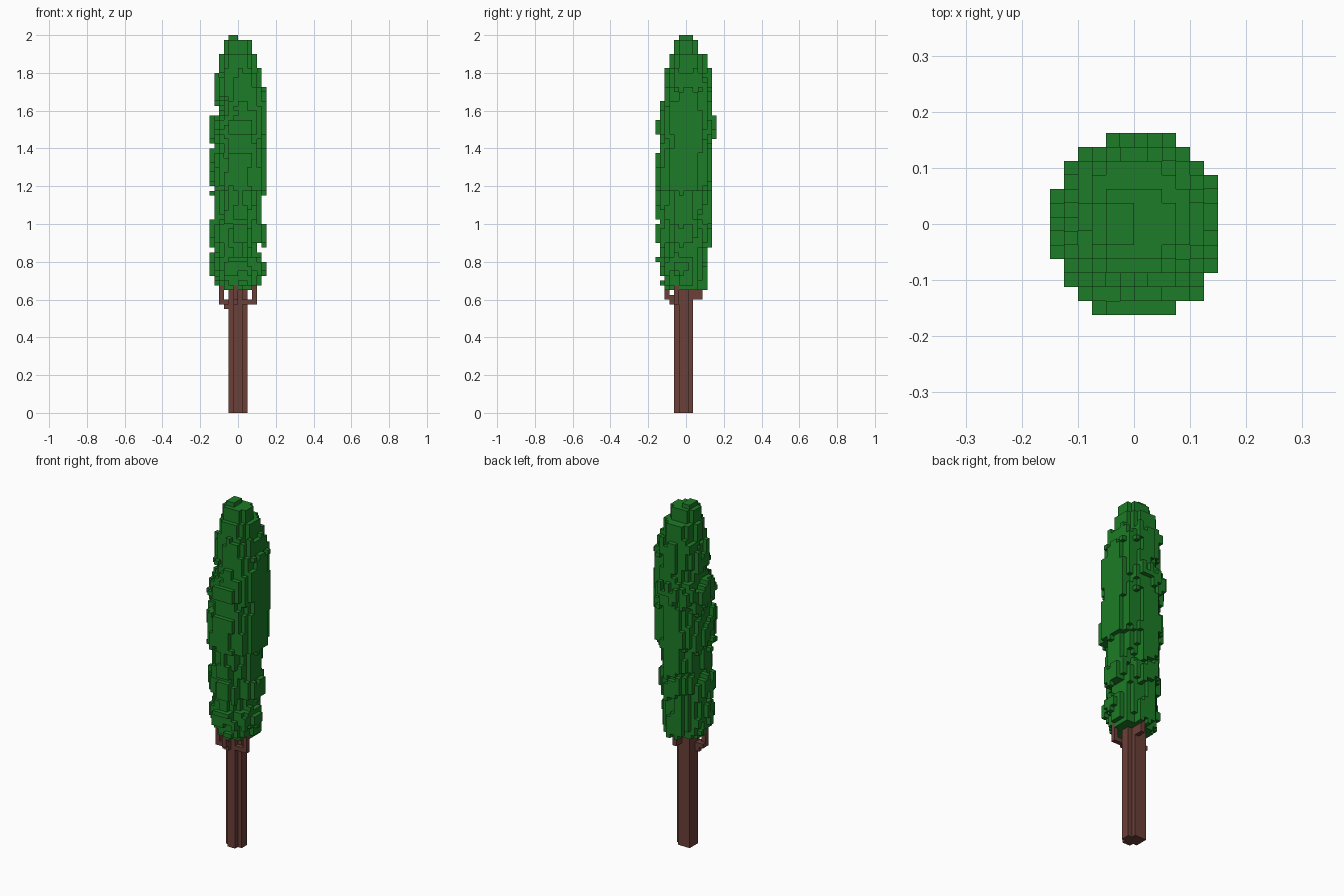
import bpy, bmesh, random

random.seed(7)
V = 0.025              # voxel size
YO = -0.0125           # half-voxel offset of the grid in y

cube = bpy.data.objects.get("Cube")
if cube:
    bpy.data.objects.remove(cube, do_unlink=True)


def material(name, rgb):
    m = bpy.data.materials.new(name)
    m.use_nodes = True
    m.diffuse_color = (*rgb, 1)
    m.node_tree.nodes["Principled BSDF"].inputs["Base Color"].default_value = (*rgb, 1)
    return m


leaf_green = material("leaf green", (0.012, 0.200, 0.020))
bark_brown = material("bark brown", (0.147, 0.050, 0.040))

# Six outward directions, each with the four corners of that cell face
SIDES = {
    (1, 0, 0): [(1, 0, 0), (1, 1, 0), (1, 1, 1), (1, 0, 1)],
    (-1, 0, 0): [(0, 0, 0), (0, 0, 1), (0, 1, 1), (0, 1, 0)],
    (0, 1, 0): [(0, 1, 0), (0, 1, 1), (1, 1, 1), (1, 1, 0)],
    (0, -1, 0): [(0, 0, 0), (1, 0, 0), (1, 0, 1), (0, 0, 1)],
    (0, 0, 1): [(0, 0, 1), (1, 0, 1), (1, 1, 1), (0, 1, 1)],
    (0, 0, -1): [(0, 0, 0), (0, 1, 0), (1, 1, 0), (1, 0, 0)],
}


def voxel_object(name, cells, mat):
    """Skin a set of integer cells with their exposed faces only."""
    bm = bmesh.new()
    verts = {}

    def vert(p):
        if p not in verts:
            verts[p] = bm.verts.new((p[0] * V, p[1] * V + YO, p[2] * V))
        return verts[p]

    for c in sorted(cells):
        for d, corners in SIDES.items():
            if tuple(a + b for a, b in zip(c, d)) not in cells:
                bm.faces.new([vert(tuple(a + b for a, b in zip(c, q))) for q in corners])
    # Merge flat neighbouring faces into larger panels
    bmesh.ops.dissolve_limit(bm, angle_limit=0.01, verts=bm.verts[:], edges=bm.edges[:])
    me = bpy.data.meshes.new(name)
    bm.to_mesh(me)
    bm.free()
    me.materials.append(mat)
    ob = bpy.data.objects.new(name, me)
    bpy.context.collection.objects.link(ob)


def box(x0, x1, y0, y1, z0, z1):
    return {(x, y, z) for x in range(x0, x1) for y in range(y0, y1) for z in range(z0, z1)}


# Trunk: four cells wide with three corners notched out
voxel_object("trunk", box(-1, 1, -2, 2, 0, 28) | box(-2, 2, -1, 1, 0, 28)
             | box(-2, -1, 1, 2, 0, 28), bark_brown)

# Branches: a short arm, then an upright reaching into the foliage
branches = {
    "branch_right": [(-3, -2, -1, 0, 22, 23), (-4, -2, -2, 0, 23, 24), (-4, -3, -2, -1, 24, 27)],
    "branch_left": [(1, 4, -2, -1, 23, 24), (3, 4, -2, -1, 24, 27)],
    "branch_front": [(-1, 0, -3, -2, 23, 24), (-1, 0, -4, -2, 24, 25), (-1, 0, -4, -3, 25, 27)],
    "branch_back": [(0, 1, 2, 4, 24, 27)],
}
for name, boxes in branches.items():
    voxel_object(name, set().union(*(box(*b) for b in boxes)), bark_brown)

# Foliage bands: first layer, then x and y extents, all in cells
bands = [
    (26, -4, 4, -4, 4), (27, -5, 5, -5, 5), (30, -6, 6, -6, 5),
    (33, -5, 5, -5, 5), (36, -6, 6, -6, 6), (40, -5, 5, -5, 5),
    (41, -5, 5, -6, 6), (47, -6, 6, -6, 6), (55, -5, 6, -5, 6),
    (57, -6, 6, -5, 6), (59, -6, 6, -6, 7), (62, -4, 6, -5, 6),
    (65, -5, 6, -5, 6), (66, -5, 6, -4, 6), (69, -5, 5, -4, 6),
    (71, -4, 5, -4, 6), (72, -4, 4, -3, 5), (76, -3, 3, -2, 3),
    (79, -2, 0, -1, 2),
]
shift = {(x, y): random.choice((-1, 0, 0, 1)) for x in range(-7, 7) for y in range(-7, 8)}
rough = {}
foliage = set()
for z in range(26, 80):
    for (x, y), s in shift.items():
        # Ragged edges: each column steps in and out at a slightly different height
        layer = z if z > 75 else min(max(z + s, 26), 75)
        n = max(i for i, b in enumerate(bands) if b[0] <= layer)
        _, x0, x1, y0, y1 = bands[n]
        u = (2 * x + 1 - x0 - x1) / (x1 - x0)
        v = (2 * y + 1 - y0 - y1) / (y1 - y0)
        r = rough.setdefault((x // 2, y // 2, layer // 4), random.choice((0, 0, 0.06, 0.18)))
        if z > 75:
            inside = max(abs(u), abs(v)) < 1 and (z == 79 or abs(u) + abs(v) < 1.6)
        else:
            # Narrower corners below, fuller towards the left side above
            power, lean = (1.5, 0) if z < 47 else (2.05, 0.1)
            inside = (max(abs(u), abs(v)) < 1
                      and abs(u) ** power + abs(v) ** power <= 1.06 + lean * u - r)
        if inside:
            foliage.add((x, y, z))
voxel_object("foliage", foliage, leaf_green)
